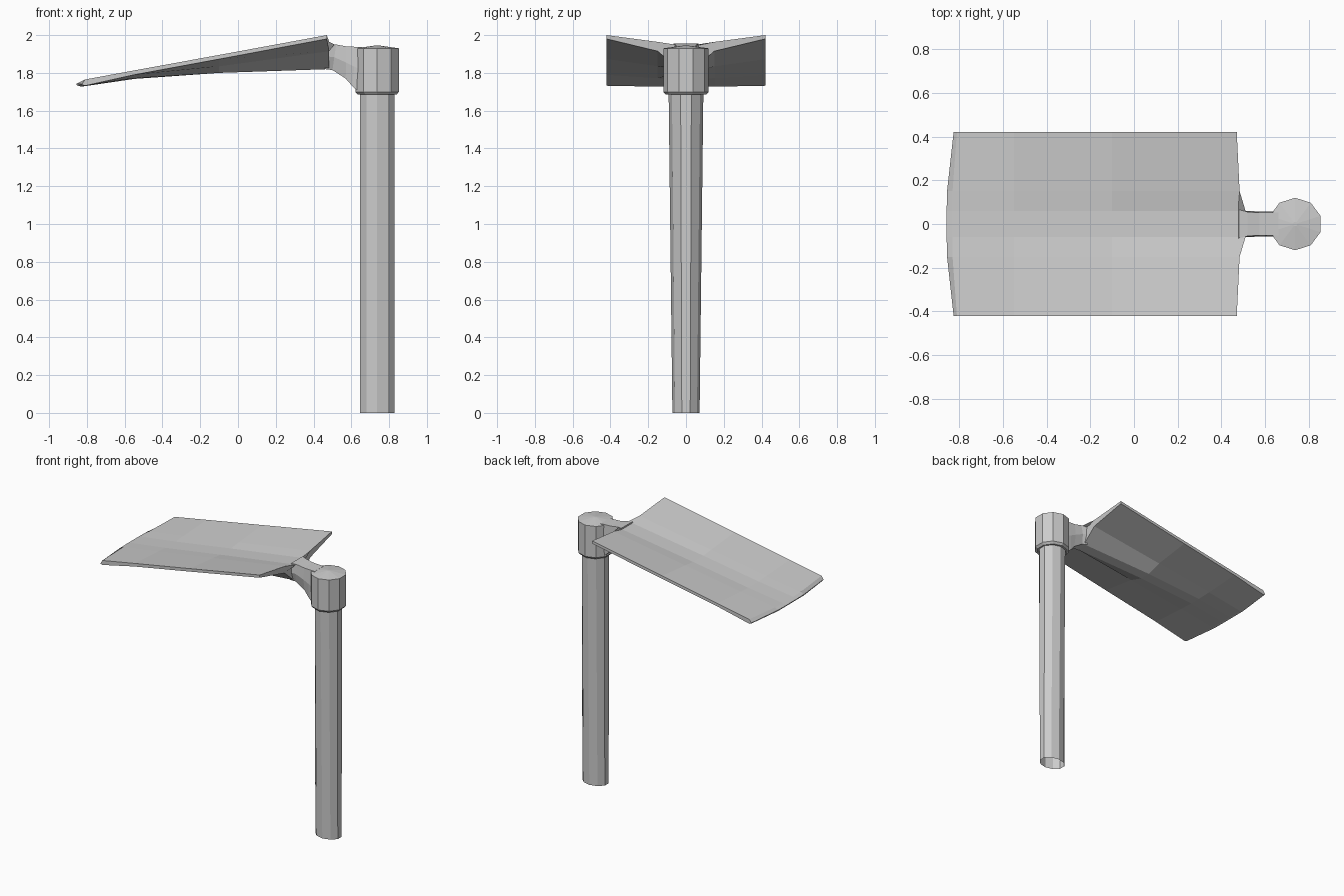
import bpy, bmesh, math

if "Cube" in bpy.data.objects:
    bpy.data.objects.remove(bpy.data.objects["Cube"])

CX = 0.737  # axis of handle and socket


def loft(name, rings, cap_start=True, cap_end=True):
    bm = bmesh.new()
    loops = [[bm.verts.new(p) for p in ring] for ring in rings]
    for a, b in zip(loops, loops[1:]):
        n = len(a)
        for i in range(n):
            j = (i + 1) % n
            bm.faces.new((a[i], a[j], b[j], b[i]))
    if cap_start:
        bm.faces.new(loops[0][::-1])
    if cap_end:
        bm.faces.new(loops[-1])
    bmesh.ops.recalc_face_normals(bm, faces=bm.faces)
    mesh = bpy.data.meshes.new(name)
    bm.to_mesh(mesh)
    bm.free()
    obj = bpy.data.objects.new(name, mesh)
    bpy.context.collection.objects.link(obj)
    return obj


def decagon(z, rx, ry):
    return [(CX + rx * math.cos(a), ry * math.sin(a), z)
            for a in (math.pi / 2 + i * math.pi / 5 for i in range(10))]


def mirrored(half):
    # half ring from centre top round to centre bottom, closed by its mirror image
    return half + [(x, -y, z) for x, y, z in reversed(half[1:-1])]


# Handle: ten sides, narrowing in depth, open at the bottom
loft("handle", [decagon(0, 0.096, 0.072), decagon(1.70, 0.096, 0.092)], cap_start=False)

# Socket with chamfered lower rim and slightly domed top
loft("socket", [decagon(1.685, 0.107, 0.107), decagon(1.70, 0.122, 0.12),
                decagon(1.93, 0.122, 0.12), decagon(1.945, 0.01, 0.01)])

# Blade stations: back x at centre / shoulder / side,
# top z at centre / side, bottom z at centre / shoulder / side
stations = [
    (0.51, 0.483, 0.47, 1.95, 2.00, 1.82, 1.915, 1.98),
    (-0.10, -0.10, -0.10, 1.86, 1.895, 1.80, 1.835, 1.873),
    (-0.55, -0.55, -0.55, 1.79, 1.813, 1.768, 1.772, 1.79),
    (-0.83, -0.83, -0.81, 1.752, 1.765, 1.727, 1.727, 1.732),
    (-0.857, -0.855, -0.825, 1.742, 1.742, 1.735, 1.735, 1.737),
]
rings = []
for xc, xs, xe, tc, te, bc, bs, be in stations:
    ts = tc + (te - tc) * 0.28
    rings.append(mirrored([
        (xc, 0, tc), (xc, 0.06, tc), (xs, 0.15, ts), (xe, 0.42, te),
        (xe, 0.42, be), (xs, 0.15, bs), (xs, 0.04, bc), (xs, 0, bc)]))
loft("blade", rings)

# Neck sweeping from the underside of the blade down to the socket
neck = [  # x top, x bottom, half width top, half width bottom, z top, z bottom
    (0.48, 0.46, 0.065, 0.05, 1.955, 1.82),
    (0.52, 0.50, 0.055, 0.04, 1.95, 1.815),
    (0.575, 0.57, 0.052, 0.04, 1.94, 1.77),
    (0.625, 0.605, 0.052, 0.045, 1.938, 1.73),
    (0.66, 0.65, 0.052, 0.05, 1.936, 1.69),
]
loft("neck", [mirrored([(xt, 0, zt), (xt, wt, zt), ((xt + xb) / 2, wt * 1.1, (zt + zb) / 2),
                        (xb, wb, zb), (xb, 0, zb)])
              for xt, xb, wt, wb, zt, zb in neck])
